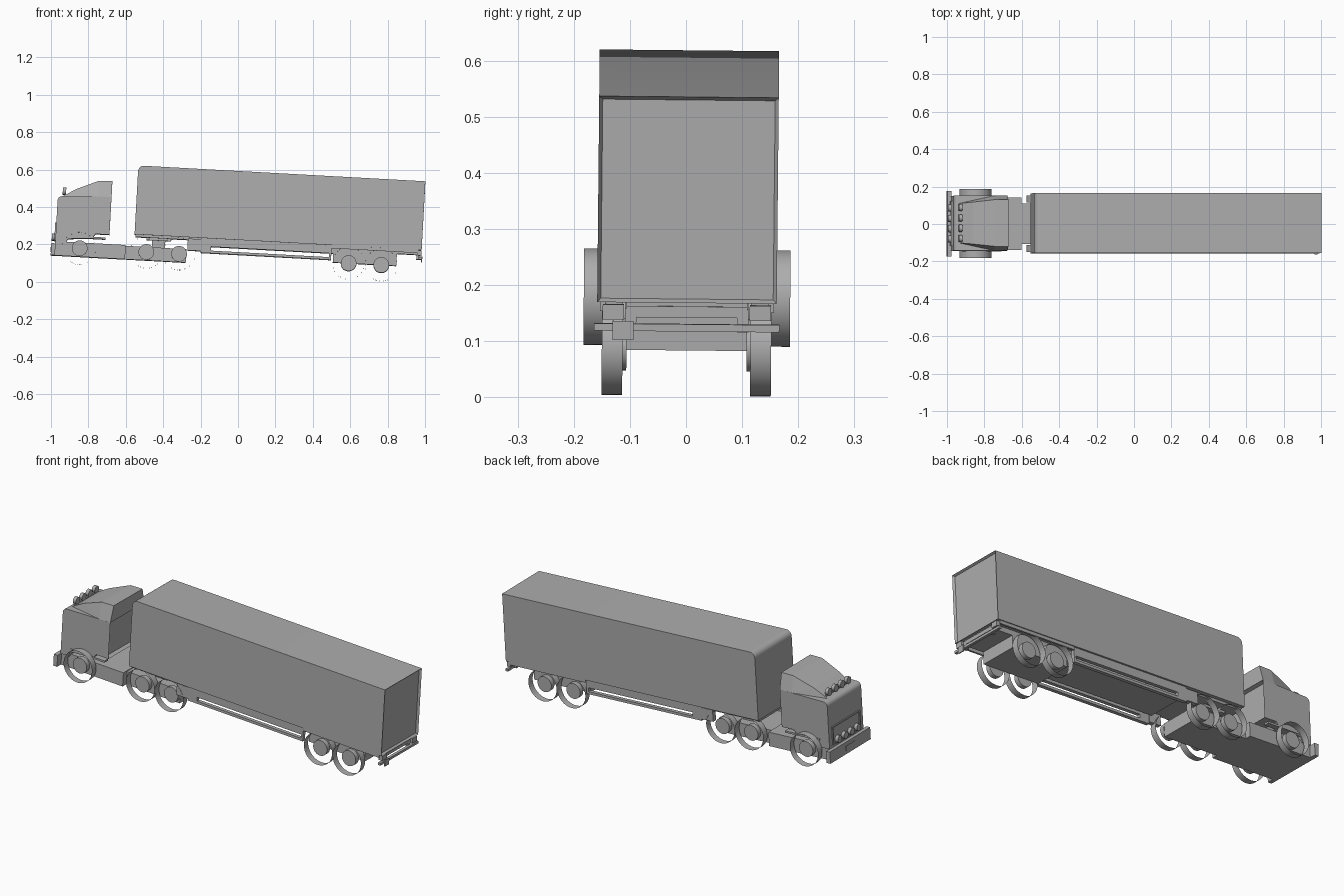
import bpy
import bmesh
import math
from mathutils import Matrix, Vector

cube = bpy.data.objects.get("Cube")
if cube:
    bpy.data.objects.remove(cube, do_unlink=True)

# The whole truck stands slightly pitched and rolled
TILT = Matrix.Rotation(-0.01, 4, "X") @ Matrix.Rotation(0.055, 4, "Y")

grey = bpy.data.materials.new("plain_grey")
grey.use_nodes = True
COLOUR = (0.42, 0.42, 0.42, 1)
grey.diffuse_color = COLOUR
grey.node_tree.nodes["Principled BSDF"].inputs["Base Color"].default_value = COLOUR


def finish(name, bm, smooth=False):
    bmesh.ops.recalc_face_normals(bm, faces=bm.faces)
    mesh = bpy.data.meshes.new(name)
    bm.to_mesh(mesh)
    bm.free()
    mesh.materials.append(grey)
    obj = bpy.data.objects.new(name, mesh)
    bpy.context.collection.objects.link(obj)
    obj.matrix_world = TILT
    if smooth:
        bpy.ops.object.select_all(action="DESELECT")
        obj.select_set(True)
        bpy.context.view_layer.objects.active = obj
        bpy.ops.object.shade_smooth_by_angle(angle=math.radians(35))
    return obj


def add_box(bm, x, y, z):
    """Box from (min, max) pairs."""
    size = Vector((x[1] - x[0], y[1] - y[0], z[1] - z[0]))
    mid = Vector((sum(x), sum(y), sum(z))) / 2
    m = Matrix.Translation(mid) @ Matrix.Diagonal(size.to_4d())
    bmesh.ops.create_cube(bm, size=1, matrix=m)


def box(name, x, y, z):
    bm = bmesh.new()
    add_box(bm, x, y, z)
    return finish(name, bm)


def sided(side, inner, outer):
    return tuple(sorted((side * inner, side * outer)))


def add_cylinder(bm, centre, radius, depth, axis="Y", caps=True, segments=32):
    turn = Matrix.Rotation(math.pi / 2, 4, "X" if axis == "Y" else "Y")
    bmesh.ops.create_cone(bm, cap_ends=caps, segments=segments, radius1=radius,
                          radius2=radius, depth=depth,
                          matrix=Matrix.Translation(centre) @ turn)


def extrude_profile(bm, points, half_width):
    """Side profile in (x, z), drawn out across y."""
    face = bm.faces.new([bm.verts.new((x, -half_width, z)) for x, z in points])
    out = bmesh.ops.extrude_face_region(bm, geom=[face])
    verts = [g for g in out["geom"] if isinstance(g, bmesh.types.BMVert)]
    bmesh.ops.translate(bm, verts=verts, vec=(0, 2 * half_width, 0))


def arc(cx, cz, r):
    """Quarter round from facing front to facing up."""
    steps = 6
    return [(cx - r * math.cos(i * math.pi / 2 / steps),
             cz + r * math.sin(i * math.pi / 2 / steps)) for i in range(steps + 1)]


# Trailer body with rounded front roof edge and recessed rear door
bm = bmesh.new()
extrude_profile(bm, [(0.971, 0.59), (0.971, 0.222), (-0.566, 0.222)]
                + arc(-0.536, 0.56, 0.03), 0.16)
bmesh.ops.recalc_face_normals(bm, faces=bm.faces)
door = [f for f in bm.faces if f.normal.x > 0.9]
bmesh.ops.inset_region(bm, faces=door, thickness=0.009, depth=0)
bmesh.ops.translate(bm, verts=door[0].verts, vec=(-0.012, 0, 0))
finish("trailer_body", bm, smooth=True)

# Trailer underframe
box("trailer_front_plate", (-0.56, -0.2), (-0.14, 0.14), (0.208, 0.222))
box("trailer_spine", (-0.21, 0.5), (-0.11, 0.11), (0.178, 0.222))
box("trailer_bogie_frame", (0.5, 0.84), (-0.108, 0.108), (0.13, 0.222))
box("trailer_tail_beam", (0.84, 0.955), (-0.108, 0.108), (0.195, 0.222))
box("fifth_wheel_pedestal", (-0.47, -0.4), (-0.06, 0.06), (0.155, 0.195))
box("fifth_wheel_plate", (-0.5, -0.37), (-0.09, 0.09), (0.195, 0.209))
for side, label in ((1, "left"), (-1, "right")):
    # Side guard: a frame with a long slot
    bm = bmesh.new()
    y = sided(side, 0.13, 0.15)
    add_box(bm, (-0.21, 0.49), y, (0.143, 0.157))
    add_box(bm, (-0.21, 0.49), y, (0.178, 0.222))
    add_box(bm, (-0.21, -0.155), y, (0.157, 0.178))
    add_box(bm, (0.478, 0.49), y, (0.157, 0.178))
    finish(label + "_side_guard", bm)
    box(label + "_landing_leg", (-0.28, -0.21), sided(side, 0.125, 0.15), (0.152, 0.215))
    box(label + "_trailer_wheel_panel", (0.49, 0.955), sided(side, 0.145, 0.155), (0.205, 0.222))
    box(label + "_tail_lamp", (0.95, 0.972), sided(side, 0.112, 0.15), (0.191, 0.218))
    box(label + "_bumper_bracket", (0.945, 0.96), sided(side, 0.09, 0.11), (0.17, 0.21))

# Trailer rear bumper
box("rear_bumper", (0.957, 0.972), (-0.165, 0.165), (0.171, 0.184))
box("rear_cross_beam", (0.94, 0.96), (-0.108, 0.108), (0.195, 0.215))
box("number_plate", (0.972, 0.977), (-0.132, -0.095), (0.155, 0.189))

# Tractor chassis
box("tractor_front_chassis", (-0.988, -0.61), (-0.14, 0.14), (0.086, 0.162))
box("tractor_rear_chassis", (-0.61, -0.285), (-0.108, 0.108), (0.086, 0.158))

# Cab with a rounded brow and a raised fender line
bm = bmesh.new()
extrude_profile(bm, [(-0.70, 0.415), (-0.70, 0.212), (-0.775, 0.212), (-0.79, 0.188),
                     (-0.92, 0.178), (-0.935, 0.15), (-0.987, 0.15)]
                + arc(-0.963, 0.38, 0.024), 0.147)
bmesh.ops.recalc_face_normals(bm, faces=bm.faces)
wall = [f for f in bm.faces if f.normal.x > 0.99]
bmesh.ops.inset_region(bm, faces=wall, thickness=0.01, depth=0)
bmesh.ops.translate(bm, verts=wall[0].verts, vec=(-0.02, 0, 0))
finish("cab", bm, smooth=True)

# Wind deflector widening to the rear
bm = bmesh.new()
corners = [(-0.962, 0.105, 0.404), (-0.772, 0.147, 0.41), (-0.70, 0.147, 0.414),
           (-0.887, 0.112, 0.448), (-0.772, 0.125, 0.497), (-0.70, 0.125, 0.5)]
for x, y, z in corners:
    bm.verts.new((x, y, z))
    bm.verts.new((x, -y, z))
bmesh.ops.convex_hull(bm, input=bm.verts)
bmesh.ops.dissolve_limit(bm, angle_limit=0.02, verts=bm.verts, edges=bm.edges)
finish("wind_deflector", bm)

# Fenders over the front wheels
for side, label in ((1, "left"), (-1, "right")):
    box(label + "_fender", (-0.93, -0.72), sided(side, 0.12, 0.15), (0.186, 0.196))

# Front bumper and grille frame
box("front_bumper", (-1.008, -0.985), (-0.175, 0.175), (0.086, 0.15))
box("bumper_plate", (-1.011, -1.008), (-0.04, 0.04), (0.105, 0.13))
bm = bmesh.new()
for z in (0.165, 0.255):
    add_box(bm, (-0.993, -0.986), (-0.12, 0.12), (z, z + 0.007))
for y in (-0.12, 0.113):
    add_box(bm, (-0.993, -0.986), (y, y + 0.007), (0.165, 0.262))
finish("grille_frame", bm)

# Rows of round lamps above the bumper and on the roof
for name, x, z in (("bumper_lamps", -0.998, 0.184), ("roof_lamps", -0.953, 0.432)):
    bm = bmesh.new()
    for i in range(4):
        add_cylinder(bm, (x, (i - 1.5) * 0.055, z), 0.019, 0.018, "X", segments=20)
    add_box(bm, (x + 0.003, x + 0.009), (-0.1, 0.1), (z - 0.022, z - 0.014))
    finish(name, bm, smooth=True)

# Wheels: open tread bands around round hubs
AXLES = (("front", -0.855, 0.147), ("drive_front", -0.498, 0.114),
         ("drive_rear", -0.323, 0.114), ("trailer_front", 0.585, 0.114),
         ("trailer_rear", 0.76, 0.114))
for name, x, inner in AXLES:
    for side, label in ((1, "left"), (-1, "right")):
        bm = bmesh.new()
        add_cylinder(bm, (x, side * (inner + 0.0185), 0.131), 0.086, 0.037, caps=False)
        finish(f"{name}_{label}_tyre", bm, smooth=True)
        bm = bmesh.new()
        add_cylinder(bm, (x, side * (inner + 0.006), 0.131), 0.042, 0.026)
        finish(f"{name}_{label}_hub", bm, smooth=True)
